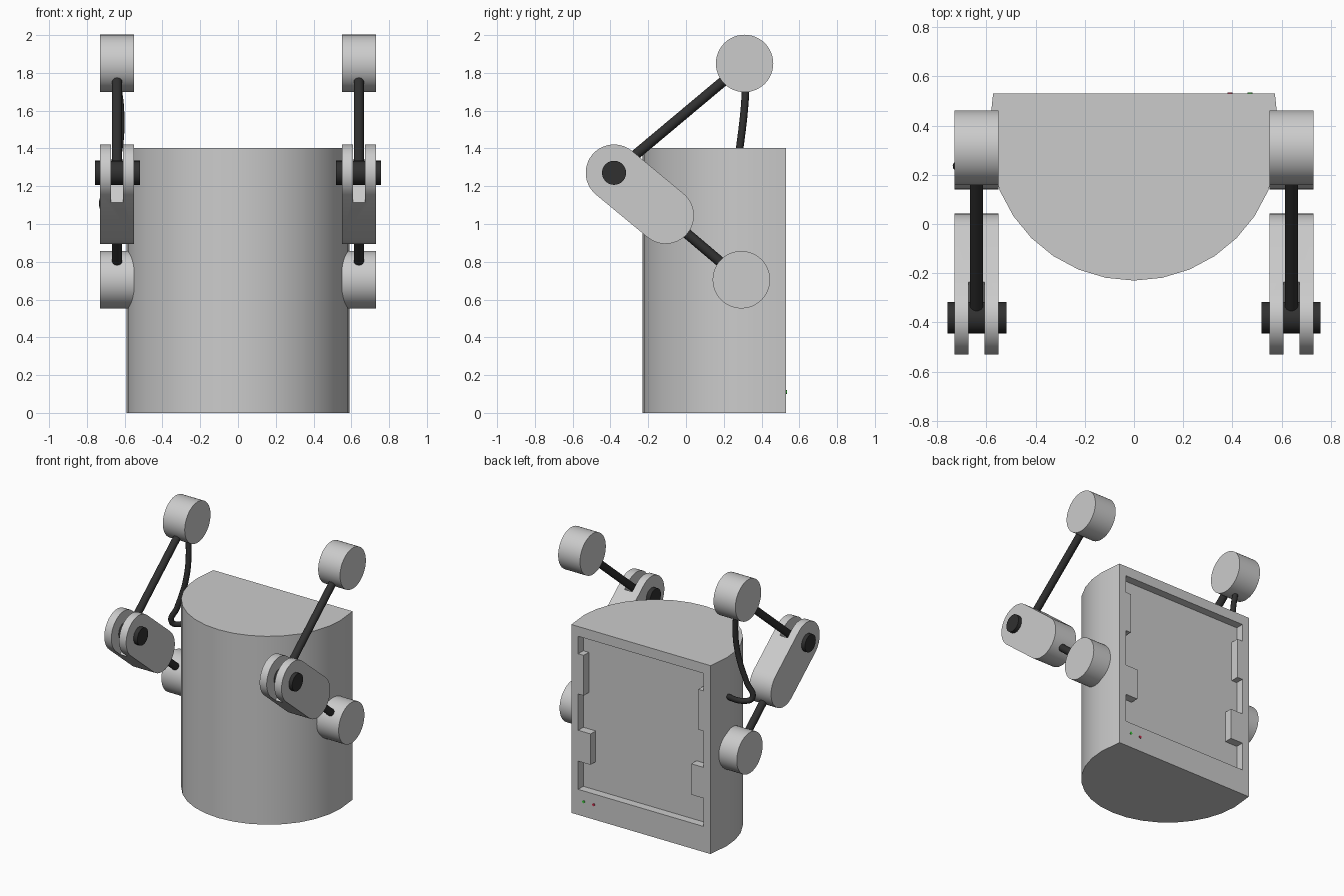
import bpy, bmesh, math
from mathutils import Vector

if "Cube" in bpy.data.objects:
    bpy.data.objects.remove(bpy.data.objects["Cube"])

def material(name, col):
    m = bpy.data.materials.new(name)
    m.diffuse_color = (*col, 1)
    m.use_nodes = True
    m.node_tree.nodes["Principled BSDF"].inputs["Base Color"].default_value = m.diffuse_color
    return m

DARK = material("dark_rubber", (0.03, 0.03, 0.03))
GREEN = material("green_light", (0.05, 0.6, 0.05))
RED = material("red_light", (0.6, 0.03, 0.08))

def finish(name, bm, mat=None, mirror=False):
    bmesh.ops.recalc_face_normals(bm, faces=bm.faces)
    me = bpy.data.meshes.new(name)
    bm.to_mesh(me)
    bm.free()
    ob = bpy.data.objects.new(name, me)
    bpy.context.collection.objects.link(ob)
    if mat:
        me.materials.append(mat)
    if mirror:
        ob.modifiers.new("mirror", 'MIRROR')
    return ob

def activate(ob):
    bpy.ops.object.select_all(action='DESELECT')
    ob.select_set(True)
    bpy.context.view_layer.objects.active = ob

def prism(name, pts, axis, lo, hi, **kw):
    """Extrude a closed 2D profile along the given axis from lo to hi."""
    bm = bmesh.new()
    def place(p):
        c = list(p)
        c.insert(axis, lo)
        return c
    f = bm.faces.new([bm.verts.new(place(p)) for p in pts])
    new = bmesh.ops.extrude_face_region(bm, geom=[f])["geom"]
    shift = Vector((0, 0, 0))
    shift[axis] = hi - lo
    bmesh.ops.translate(bm, vec=shift, verts=[g for g in new if isinstance(g, bmesh.types.BMVert)])
    return finish(name, bm, **kw)

def rod(name, p, q, r, seg=16, **kw):
    """Cylinder between two points."""
    p, q = Vector(p), Vector(q)
    bm = bmesh.new()
    bmesh.ops.create_cone(bm, cap_ends=True, segments=seg, radius1=r, radius2=r, depth=(q - p).length)
    m = (q - p).to_track_quat('Z', 'Y').to_matrix().to_4x4()
    m.translation = (p + q) / 2
    bm.transform(m)
    return finish(name, bm, **kw)

def cut(ob, cutter):
    mod = ob.modifiers.new("cut", 'BOOLEAN')
    mod.object, mod.operation, mod.solver = cutter, 'DIFFERENCE', 'EXACT'
    activate(ob)
    bpy.ops.object.modifier_move_to_index(modifier="cut", index=0)
    bpy.ops.object.modifier_apply(modifier="cut")
    bpy.data.objects.remove(cutter)

# Body: round front, flat back
R, CY, BACK = 0.59, 0.36, 0.53
outline = [(R * math.sin(math.radians(a * 11.25)), CY - R * math.cos(math.radians(a * 11.25)))
           for a in range(-9, 10)]
body = prism("body", [(-0.573, BACK)] + outline + [(0.573, BACK)], 2, 0, 1.403)

# Back recess with two latch tabs left standing on each side
side = [(0.517, 0.19), (0.517, 0.40), (0.415, 0.40), (0.415, 0.63), (0.517, 0.63),
        (0.517, 0.90), (0.472, 0.90), (0.472, 1.20), (0.517, 1.20), (0.517, 1.33)]
recess = side + [(-x, z) for x, z in reversed(side)]
cut(body, prism("recess_cutter", recess, 1, BACK - 0.06, BACK + 0.1))

# Status lights
for name, x, mat in (("green_status_light", 0.472, GREEN), ("red_status_light", 0.39, RED)):
    rod(name, (x, BACK - 0.01, 0.11), (x, BACK + 0.004, 0.11), 0.01, mat=mat)

# Arm joints in the side plane (y, z)
XI, XO, XM = 0.55, 0.73, 0.64
low, high = (0.293, 0.705), (0.31, 1.85)
pin, knee = Vector((-0.381, 1.271)), Vector((-0.108, 1.045))

# Shoulder and head discs
for name, c in (("shoulder_disc", low), ("head_disc", high)):
    rod(name, (XI, *c), (XO, *c), 0.152, 48, mirror=True)

# Forked bracket: rounded bar, slotted at the pin end
d = (knee - pin).normalized()
n = Vector((-d.y, d.x))
def arc(c, start):
    return [c + 0.15 * (math.cos(t) * d + math.sin(t) * n)
            for t in (start + math.pi * i / 20 for i in range(21))]
bracket = prism("fork_bracket", arc(pin, math.pi / 2) + arc(knee, -math.pi / 2), 0, XI, XO, mirror=True)
slot = [pin + a * d + b * n for a, b in ((-0.3, -0.3), (0.065, -0.3), (0.065, 0.3), (-0.3, 0.3))]
cut(bracket, prism("slot_cutter", slot, 0, XM - 0.032, XM + 0.032))

# Hinge pin and rods
rod("hinge_pin", (0.518, *pin), (0.758, *pin), 0.064, 24, mat=DARK, mirror=True)
rod("lower_rod", (XM, *low), (XM, *knee), 0.027, mat=DARK, mirror=True)
rod("upper_rod", (XM, *pin), (XM, *high), 0.027, mat=DARK, mirror=True)

# Cable hanging from one head disc into the body side
cu = bpy.data.curves.new("cable", 'CURVE')
cu.dimensions = '3D'
cu.bevel_depth, cu.bevel_resolution, cu.resolution_u, cu.use_fill_caps = 0.02, 3, 6, True
path = [(-0.64, 0.318, 1.75), (-0.622, 0.308, 1.60), (-0.63, 0.284, 1.40), (-0.68, 0.255, 1.2),
        (-0.715, 0.24, 1.09), (-0.675, 0.275, 1.07), (-0.55, 0.37, 1.125)]
sp = cu.splines.new('BEZIER')
sp.bezier_points.add(len(path) - 1)
for bp, co in zip(sp.bezier_points, path):
    bp.co = co
    bp.handle_left_type = bp.handle_right_type = 'AUTO'
cu.materials.append(DARK)
cable = bpy.data.objects.new("cable", cu)
bpy.context.collection.objects.link(cable)

# Smooth the rounded surfaces, keep hard edges
for ob in list(bpy.context.collection.objects):
    if ob.type == 'MESH':
        activate(ob)
        bpy.ops.object.shade_smooth_by_angle(angle=math.radians(30))
